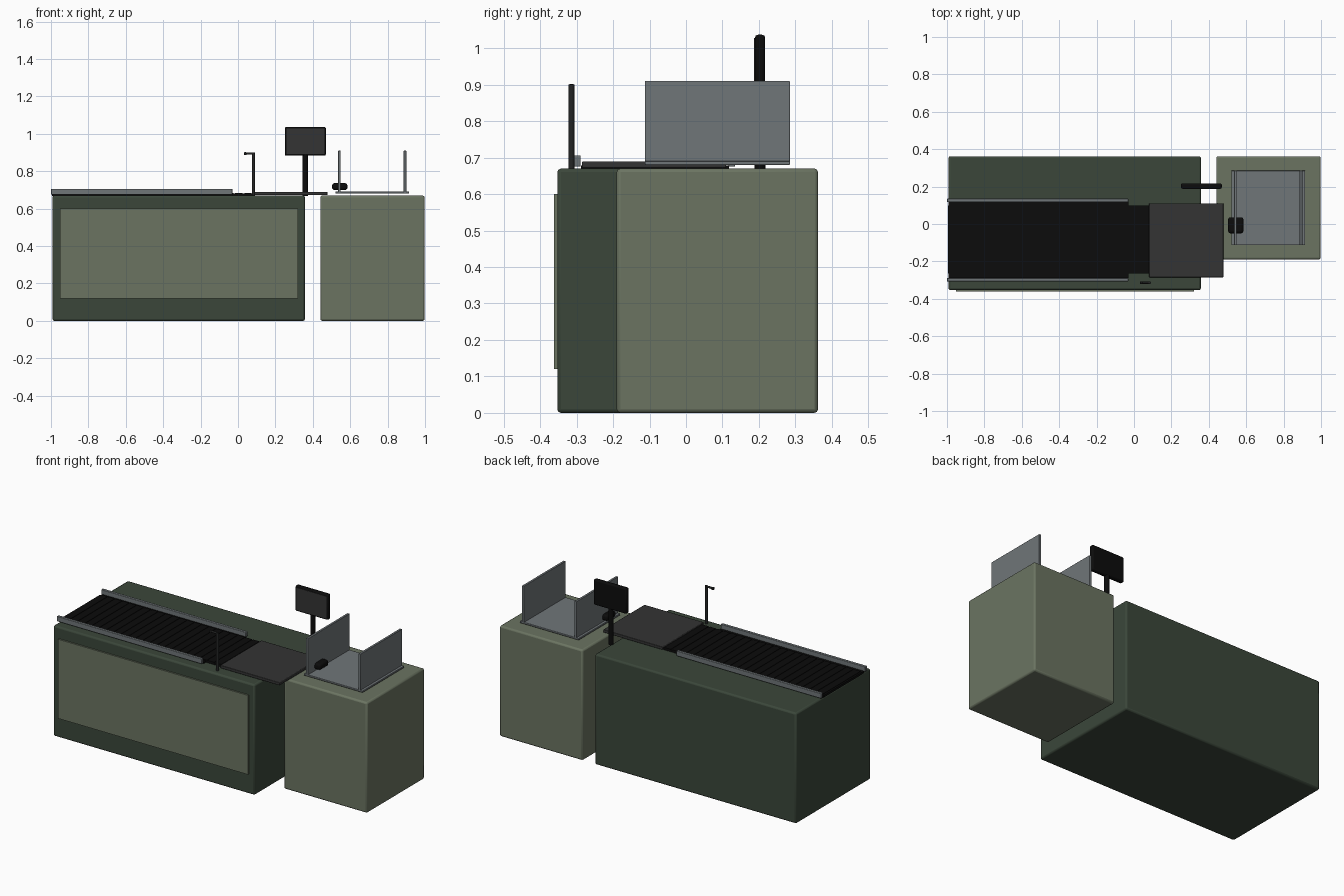
import bpy, math

if "Cube" in bpy.data.objects:
    bpy.data.objects.remove(bpy.data.objects["Cube"])

def mat(name, r, g, b):
    m = bpy.data.materials.new(name)
    m.diffuse_color = (r, g, b, 1)
    m.use_nodes = True
    m.node_tree.nodes["Principled BSDF"].inputs["Base Color"].default_value = m.diffuse_color
    return m

GREEN = mat("dark_green", 0.043, 0.062, 0.042)
SAGE = mat("sage_green", 0.147, 0.175, 0.121)
GREY = mat("steel_grey", 0.16, 0.18, 0.19)
BLACK = mat("black", 0.0035, 0.0035, 0.0035)
DARK = mat("charcoal", 0.033, 0.033, 0.033)
POST = mat("dark_metal", 0.017, 0.018, 0.018)

def box(name, x, y, z, m, bevel=0, seg=2):
    """Box from (min, max) ranges with an optional rounded edge."""
    bpy.ops.mesh.primitive_cube_add(size=1)
    o = bpy.context.object
    o.name = name
    rs = (x, y, z)
    for v in o.data.vertices:
        v.co = [r[0] + (c + 0.5) * (r[1] - r[0]) for c, r in zip(v.co, rs)]
    o.data.materials.append(m)
    if bevel:
        b = o.modifiers.new("bevel", 'BEVEL')
        b.width, b.segments = bevel, seg
        bpy.ops.object.shade_smooth_by_angle(angle=math.radians(30))
    return o

def rod(name, loc, radius, length, m, rot=(0, 0, 0), sides=16):
    bpy.ops.mesh.primitive_cylinder_add(vertices=sides, radius=radius, depth=length,
                                        location=loc, rotation=rot)
    o = bpy.context.object
    o.name = name
    o.data.materials.append(m)
    bpy.ops.object.shade_smooth_by_angle(angle=math.radians(30))
    return o

# Counter, front panel and bagging cabinet
box("counter", (-0.992, 0.358), (-0.353, 0.362), (0, 0.67), GREEN, 0.01)
box("front_panel", (-0.953, 0.32), (-0.362, -0.353), (0.12, 0.6), SAGE)
box("bagging_cabinet", (0.44, 0.998), (-0.19, 0.362), (0, 0.67), SAGE, 0.01)

# Conveyor: bed, belt, cross slats, side rails
box("conveyor_bed", (-0.992, -0.03), (-0.288, 0.118), (0.668, 0.679), BLACK)
box("belt", (-0.995, 0.085), (-0.265, 0.1), (0.668, 0.682), BLACK)
for i in range(22):
    x = -0.985 + i * 0.0485
    box(f"belt_slat_{i}", (x, x + 0.04), (-0.265, 0.1), (0.68, 0.685), BLACK)
for side, y in (("front", -0.307), ("back", 0.117)):
    box(f"{side}_rail", (-1, -0.03), (y, y + 0.018), (0.675, 0.706), GREY, 0.003)

# Scanner plate
box("scanner_plate", (0.08, 0.478), (-0.285, 0.11), (0.672, 0.69), DARK, 0.003)

# Divider post with short arm
rod("divider_post", (0.083, -0.314, 0.784), 0.008, 0.232, POST)
rod("divider_arm", (0.062, -0.314, 0.895), 0.006, 0.045, POST, (0, math.pi / 2, 0))
box("divider_tip", (0.032, 0.045), (-0.321, -0.307), (0.886, 0.902), POST, 0.003)

# Monitor on a pole
rod("monitor_pole", (0.36, 0.203, 0.78), 0.0145, 0.225, BLACK)
box("monitor_case", (0.25, 0.47), (0.189, 0.217), (0.883, 1.037), BLACK, 0.008)
box("monitor_screen", (0.258, 0.462), (0.187, 0.19), (0.892, 1.028), DARK)

# Bag holder: tray and two side walls
box("bag_tray", (0.52, 0.915), (-0.113, 0.285), (0.68, 0.691), GREY, 0.002)
for side, x in (("left", 0.535), ("right", 0.886)):
    box(f"bag_wall_{side}", (x, x + 0.014), (-0.113, 0.285), (0.685, 0.91), GREY, 0.002)

# Small card reader set through the left wall
box("card_reader", (0.503, 0.585), (-0.05, 0.035), (0.7, 0.736), BLACK, 0.012, 3)
